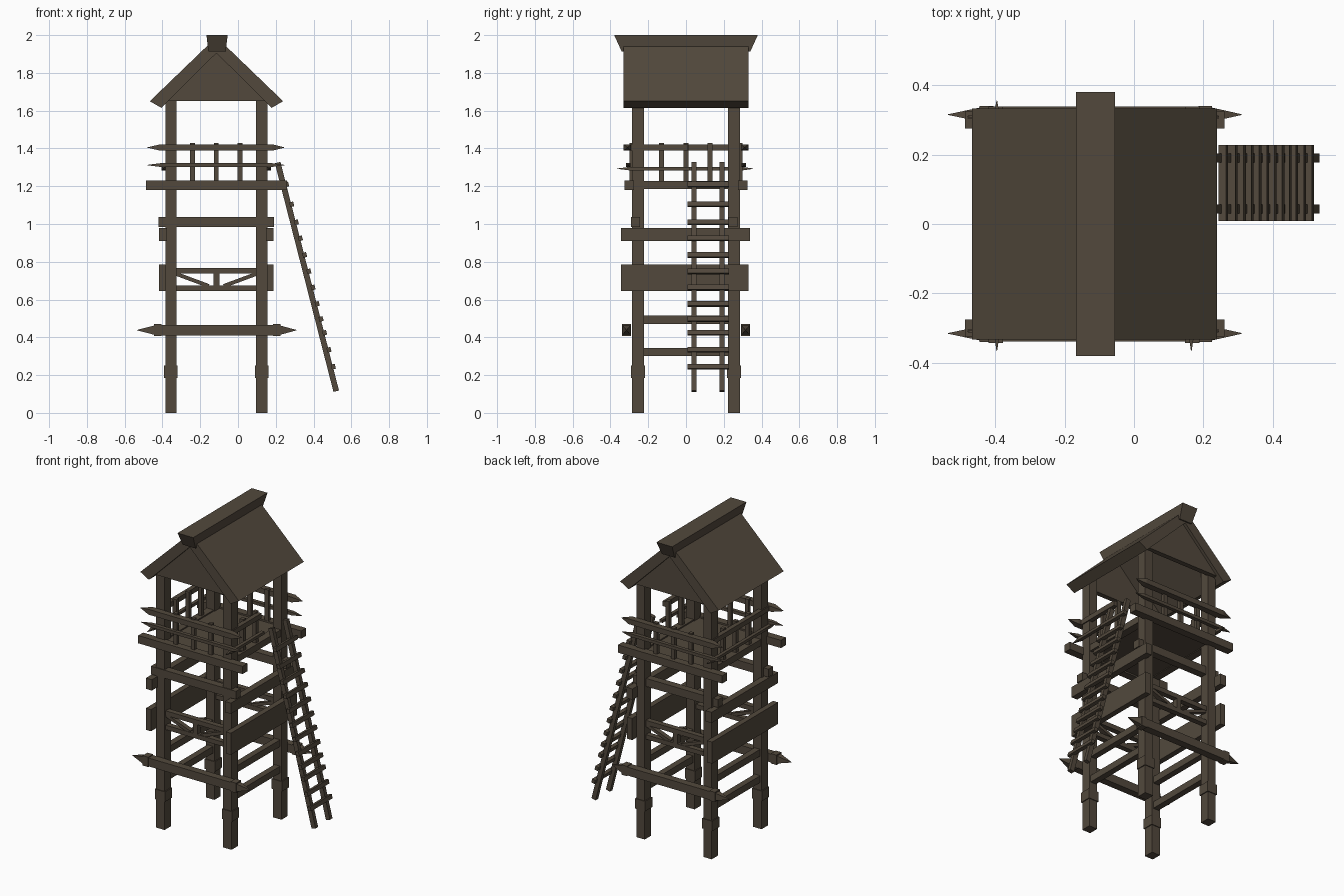
import bpy, bmesh, math
from mathutils import Vector

if "Cube" in bpy.data.objects:
    bpy.data.objects.remove(bpy.data.objects["Cube"])

wood = bpy.data.materials.new("dark_wood")
wood.diffuse_color = (0.085, 0.066, 0.046, 1)
wood.use_nodes = True
wood.node_tree.nodes["Principled BSDF"].inputs["Base Color"].default_value = wood.diffuse_color
CX = -0.115  # tower centre line in x


def finish(name, verts, faces):
    me = bpy.data.meshes.new(name)
    me.from_pydata([tuple(v) for v in verts], [], faces)
    bm = bmesh.new()
    bm.from_mesh(me)
    bmesh.ops.recalc_face_normals(bm, faces=bm.faces)
    bm.to_mesh(me)
    bm.free()
    me.materials.append(wood)
    ob = bpy.data.objects.new(name, me)
    bpy.context.collection.objects.link(ob)
    return ob


BOX = [(0, 1, 3, 2), (4, 6, 7, 5), (0, 4, 5, 1), (2, 3, 7, 6), (0, 2, 6, 4), (1, 5, 7, 3)]


def box(name, xr, yr, zr):
    return finish(name, [(x, y, z) for x in xr for y in yr for z in zr], BOX)


def bar(name, p, q, w, h, side=(0, 1, 0)):
    """Square bar from p to q; w along side, h across it."""
    p, q, s = Vector(p), Vector(q), Vector(side)
    n = (q - p).normalized().cross(s) * h / 2
    s = s * w / 2
    return finish(name, [e + a * s + b * n for e in (p, q) for a in (-1, 1) for b in (-1, 1)], BOX)


def prism(name, pts, y0, y1):
    """Extrude an x-z profile along y."""
    n = len(pts)
    verts = [(x, y, z) for y in (y0, y1) for x, z in pts]
    faces = [tuple(range(n)), tuple(range(n, 2 * n))]
    faces += [(i, (i + 1) % n, n + (i + 1) % n, n + i) for i in range(n)]
    return finish(name, verts, faces)


def spear(name, axis, stations, u, z):
    """Square rail along x or y; stations are (position, half width, half height)."""
    verts, faces = [], []
    for t, w, h in stations:
        for a, b in ((-1, -1), (1, -1), (1, 1), (-1, 1)):
            c = u + a * w
            verts.append((t, c, z + b * h) if axis == "x" else (c, t, z + b * h))
    for k in range(len(stations) - 1):
        for i in range(4):
            j = (i + 1) % 4
            faces.append((4 * k + i, 4 * k + j, 4 * k + 4 + j, 4 * k + 4 + i))
    m = len(verts)
    faces += [(0, 1, 2, 3), (m - 4, m - 3, m - 2, m - 1)]
    return finish(name, verts, faces)


E = 0.001
for sy in (-1, 1):
    side = "front" if sy < 0 else "back"
    # corner posts and their foot collars
    for sx in (-1, 1):
        px, py = CX + sx * 0.24, sy * 0.255
        box(f"{side}_post", (px - .03, px + .03), (py - .032, py + .032), (0, 1.7))
        box(f"{side}_post_collar", (px - .036, px + .036), (py - .037, py + .037), (.185, .25))
    # lower spiked beam with end collars
    spear(f"{side}_spiked_beam", "x", [(-.535, E, E), (-.445, .02, .024), (-.445, .025, .032),
          (-.405, .025, .032), (-.405, .024, .027), (.185, .024, .027), (.185, .025, .032),
          (.225, .025, .032), (.225, .02, .024), (.31, E, E)], sy * .315, .438)
    # small truss between posts
    ty = sorted((sy * .24, sy * .275))
    box(f"{side}_truss_top", (-.33, .1), ty, (.737, .767))
    box(f"{side}_truss_bottom", (-.33, .1), ty, (.645, .674))
    box(f"{side}_truss_king", (CX - .016, CX + .016), ty, (.67, .74))
    for sx in (-1, 1):
        bar(f"{side}_truss_brace", (CX + sx * .21, sy * .257, .735), (CX + sx * .04, sy * .257, .672), .03, .02)
    # upper cross beam
    yc = sy * .258 - .01
    box(f"{side}_cross_beam", (-.42, .19), (yc - .024, yc + .024), (.985, 1.037))
    # platform beam
    box(f"{side}_platform_beam", (-.487, .26), sorted((sy * .275, sy * .325)), (1.18, 1.23))
    # railing
    spear(f"{side}_top_rail", "x", [(-.48, E, E), (-.41, .02, .017), (.18, .02, .017), (.245, E, E)], sy * .31, 1.405)
    spear(f"{side}_low_rail", "x", [(-.48, E, E), (-.41, .012, .01), (.18, .012, .01), (.245, E, E)], sy * .305, 1.312)
    for dx in (-.125, 0, .125):
        box(f"{side}_baluster", (CX + dx - .013, CX + dx + .013), sorted((sy * .277, sy * .3)), (1.2, 1.43))
    # gable wall
    prism(f"{side}_gable", [(-.38, 1.65), (.15, 1.65), (CX, 1.915)], *sorted((sy * .28, sy * .312)))

for sx in (-1, 1):
    side = "left" if sx < 0 else "right"
    px = CX + sx * 0.24
    # low rungs between posts
    for z in (.322, .493):
        box(f"{side}_low_brace", (px - .02, px + .02), (-.23, .23), (z - .022, z + .022))
    # wide plank and upper beam outside the posts
    x0 = CX + sx * .268
    box(f"{side}_wide_plank", sorted((x0, CX + sx * .304)), (-.343, .332), (.645, .785))
    box(f"{side}_upper_beam", sorted((CX + sx * .262, CX + sx * .304)), (-.343, .338), (.91, .98))
    box(f"{side}_platform_beam", (px - .025, px + .025), (-.28, .28), (1.185, 1.228))
    # railing, open at the ladder on the right
    end = .30 if sx < 0 else .02
    rx = CX + sx * .28
    top = CX + sx * .262
    box(f"{side}_top_rail", (top - .015, top + .015), (-.29, end - .01), (1.388, 1.42))
    tail = [(end, .011, .009), (.355, E, E)] if sx < 0 else [(end, .011, .009)]
    spear(f"{side}_low_rail", "y", [(-.365, E, E), (-.30, .011, .009)] + tail, rx, 1.293)
    for y in (-.13, 0, .127)[:3 if sx < 0 else 2]:
        box(f"{side}_baluster", (px - .013, px + .013), (y - .013, y + .013), (1.2, 1.43))

# platform floor
box("platform_floor", (CX - .25, CX + .25), (-.28, .28), (1.19, 1.22))

# gabled roof shell and flared ridge cap
XR = -.114
prism("roof", [(XR - .353, 1.65), (XR, 1.99), (XR + .353, 1.65), (XR + .292, 1.615),
               (XR, 1.905), (XR - .292, 1.615)], -.332, .332)
finish("ridge_cap", [(-.111 + a * w, b * l, z) for w, l, z in ((.046, .34, 1.912), (.056, .38, 2.0))
                     for a in (-1, 1) for b in (-1, 1)],
       [(0, 1, 3, 2), (4, 5, 7, 6), (0, 1, 5, 4), (2, 3, 7, 6), (0, 2, 6, 4), (1, 3, 7, 5)])

# ladder: two leaning rails with rungs on the outer face
T, B = Vector((.21, 0, 1.325)), Vector((.52, 0, .115))
d = (B - T).normalized()
out = Vector((-d.z, 0, d.x))
for y in (.043, .19):
    bar("ladder_rail", T + Vector((0, y, 0)), B + Vector((0, y, 0)), .026, .03)
for z in (1.205, 1.1, 1.005, .92, .832, .745, .66, .573, .493, .42, .33, .24):
    c = T + d * ((z - T.z) / d.z) + out * .017 + Vector((0, .118, 0))
    bar("ladder_rung", c - d * .013, c + d * .013, .22, .022)
